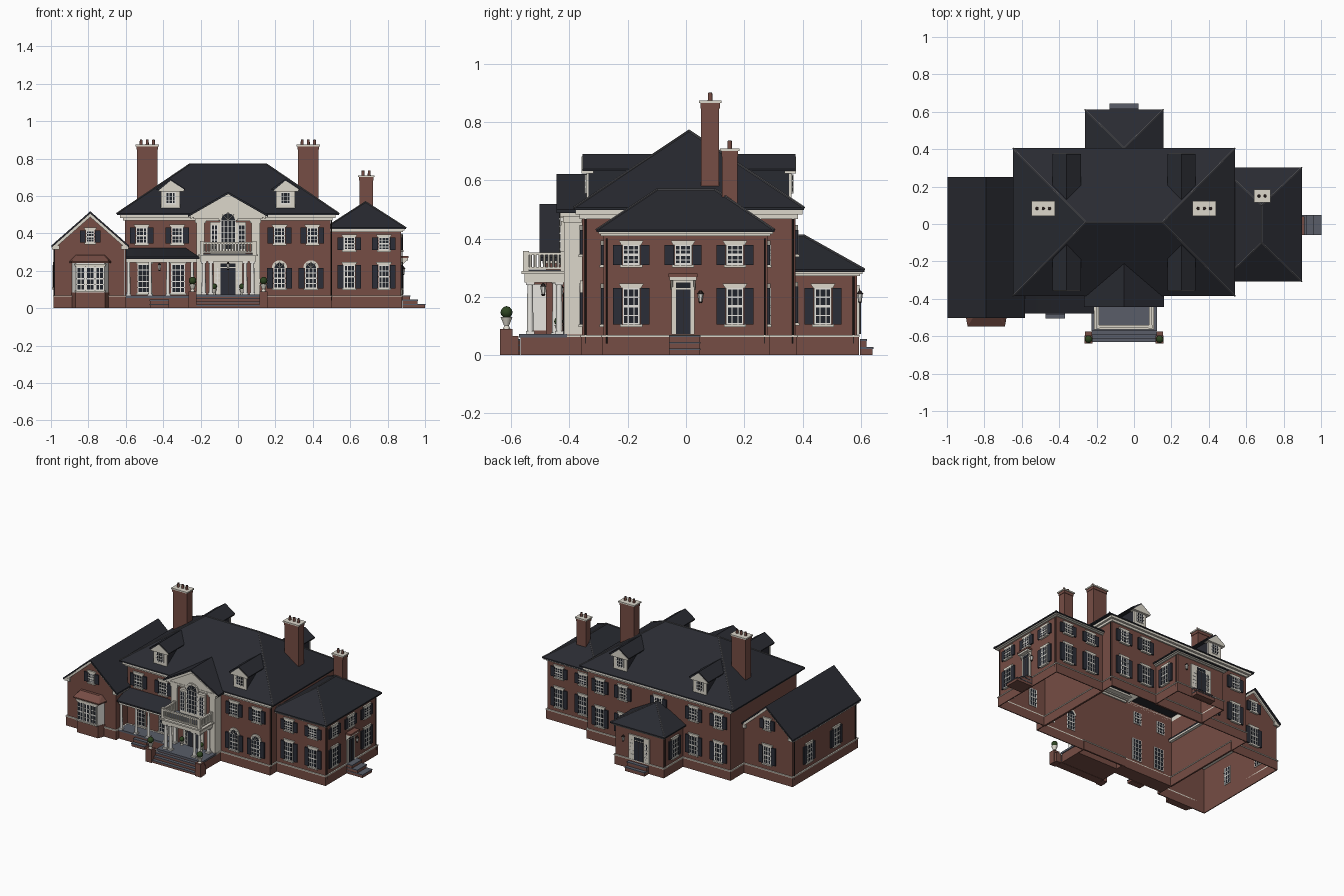
import bpy, bmesh, math
from mathutils import Matrix, Vector
if "Cube" in bpy.data.objects:
    bpy.data.objects.remove(bpy.data.objects["Cube"])
COLOURS = {"brick": (.18, .074, .058), "cream": (.72, .685, .6), "slate": (.022, .0235, .031),
           "shutter": (.024, .027, .038), "glass": (.014, .017, .024), "decking": (.1, .11, .14),
           "white_paint": (.8, .785, .74), "leaf": (.028, .06, .016), "dark_metal": (.025, .018, .017),
           "ridge_cap": (.1, .1, .11)}
NAMES, MATS = list(COLOURS), []
for name, rgb in COLOURS.items():
    mat = bpy.data.materials.new(name)
    mat.use_nodes = True
    mat.diffuse_color = (*rgb, 1)
    mat.node_tree.nodes["Principled BSDF"].inputs["Base Color"].default_value = (*rgb, 1)
    MATS.append(mat)
TURN = {"front": 0, "left": 90, "back": 180, "right": -90}
SIDES = (-1, 1)

class Part:
    """One object gathered from boxes, hulls and round pieces."""
    def __init__(self, name, at=(0, 0, 0), turn=0):
        self.name, self.bm = name, bmesh.new()
        self.m = Matrix.Translation(at) @ Matrix.Rotation(math.radians(turn), 4, "Z")
    def paint(self, verts, mat):
        faces = {f for v in verts for f in v.link_faces}
        for f in faces:
            f.material_index = NAMES.index(mat)
        return faces
    def box(self, mat, x0, x1, y0, y1, z0, z1, tube=False):
        mid = Matrix.Translation(((x0 + x1) / 2, (y0 + y1) / 2, (z0 + z1) / 2))
        size = Matrix.Diagonal((abs(x1 - x0), abs(y1 - y0), abs(z1 - z0), 1))
        faces = self.paint(bmesh.ops.create_cube(self.bm, size=1, matrix=self.m @ mid @ size)["verts"], mat)
        if tube:
            flat = [f for f in faces if len({round(v.co.z, 4) for v in f.verts}) == 1]
            bmesh.ops.delete(self.bm, geom=flat, context="FACES_ONLY")
    def ring(self, mat, x0, x1, y0, y1, o, z0, z1):
        for a, b in ((x0 - o, x0), (x1, x1 + o)):
            self.box(mat, a, b, y0 - o, y1 + o, z0, z1)
        for a, b in ((y0 - o, y0), (y1, y1 + o)):
            self.box(mat, x0, x1, a, b, z0, z1)
    def plate(self, mat, x0, x1, z0, z1, d, back=-.0003):
        self.box(mat, x0, x1, -d, back, z0, z1)
    def hull(self, mat, pts):
        verts = [self.bm.verts.new(self.m @ Vector(p)) for p in pts]
        bmesh.ops.convex_hull(self.bm, input=verts)
        self.paint(verts, mat)
        edges = list({e for v in verts for e in v.link_edges})
        bmesh.ops.dissolve_limit(self.bm, angle_limit=.01, verts=verts, edges=edges)
    def slab(self, mat, outline, y0, y1):
        self.hull(mat, [(x, y, z) for x, z in outline for y in (y0, y1)])
    def rod(self, mat, p, q, r, r2=None, n=12):
        p, q = Vector(p), Vector(q)
        m = Matrix.Translation((p + q) / 2) @ (q - p).to_track_quat("Z", "Y").to_matrix().to_4x4()
        self.paint(bmesh.ops.create_cone(self.bm, cap_ends=True, segments=n, radius1=r, matrix=self.m @ m,
                   radius2=r if r2 is None else r2, depth=(q - p).length)["verts"], mat)
    def ball(self, mat, p, r):
        m = self.m @ Matrix.Translation(p)
        self.paint(bmesh.ops.create_icosphere(self.bm, subdivisions=2, radius=r, matrix=m)["verts"], mat)
    def done(self, smooth=False):
        bmesh.ops.recalc_face_normals(self.bm, faces=self.bm.faces)
        mesh = bpy.data.meshes.new(self.name)
        self.bm.to_mesh(mesh)
        self.bm.free()
        for mat in MATS:
            mesh.materials.append(mat)
        ob = bpy.data.objects.new(self.name, mesh)
        bpy.context.collection.objects.link(ob)
        if smooth:
            bpy.ops.object.select_all(action="DESELECT")
            ob.select_set(True)
            bpy.context.view_layer.objects.active = ob
            bpy.ops.object.shade_smooth_by_angle(angle=math.radians(40))

def block(name, x0, x1, y0, y1, top, frieze, over):
    p = Part(name)  # hollow brick walls, water table, cornice
    p.box("brick", x0, x1, y0, y1, 0, top, True)
    for mat, o, a, b in (("brick", .006, 0, .062), ("cream", .009, .062, .069),
                         ("cream", .01, top - frieze, top - frieze / 2), ("cream", over, top - frieze / 2, top)):
        if b > a:
            p.ring(mat, x0, x1, y0, y1, o, a, b)
    p.done()
def hip_roof(name, x0, x1, y0, y1, z, a, b):
    p = Part(name)
    corners = [(x, y) for x in (x0, x1) for y in (y0, y1)]
    p.hull("slate", [(x, y, h) for x, y in corners for h in (z, z + .008)] + [a, b])
    for x, y in corners:
        p.rod("ridge_cap", (x, y, z + .008), min((a, b), key=lambda e: math.hypot(e[0] - x, e[1] - y)), .0045, n=6)
    p.rod("ridge_cap", a, b, .0045, n=6)
    p.done()
def gable_roof(name, c, half, y0, y1, eave, ridge):
    p = Part(name)
    for mat, inset, drop, thick in (("slate", 0, 0, .012), ("cream", .012, .011, .02)):
        low = eave + (ridge - eave) * inset / half - drop
        for s in SIDES:
            x = c + s * (half - inset)
            p.slab(mat, [(c, ridge - drop), (c, ridge - drop - thick), (x, low), (x, low - thick)], y0 + inset, y1 - inset)
    p.done()
def on_wall(name, side, plane, u):
    return Part(side + "_" + name, (u, plane, 0) if side in ("front", "back") else (plane, u, 0), TURN[side])
def arc(x, r, z):
    return [(x + r * math.cos(math.pi * i / 12), z + r * math.sin(math.pi * i / 12)) for i in range(13)]
def sash(p, x, w, z0, z1, nx, ny, round_top=False):
    h = w / 2  # frame, dark panes and glazing bars
    p.plate("white_paint", x - h, x + h, z0, z1, .008, .004)
    p.plate("glass", x - h + .006, x + h - .006, z0 + .006, z1 - .004, .009, .005)
    if round_top:
        p.slab("cream", arc(x, h + .008, z1), -.008, .004)
        p.slab("glass", arc(x, h - .006, z1), -.009, .005)
        for t in (math.pi / 4, math.pi / 2, math.pi * 3 / 4):
            p.rod("white_paint", (x, -.009, z1), (x + h * math.cos(t), -.009, z1 + h * math.sin(t)), .002, n=4)
    for i in range(1, nx):
        bx = x - h + w * i / nx
        p.plate("white_paint", bx - .002, bx + .002, z0, z1, .011, .007)
    for i in range(1, ny):
        bz, t = z0 + (z1 - z0) * i / ny, .004 if i * 2 == ny else .002
        p.plate("white_paint", x - h, x + h, bz - t, bz + t, .011, .007)
def window(side, plane, u, z0, z1, w=.06, shutters=True, round_top=False, nx=3, ny=4):
    p, h = on_wall("window", side, plane, u), w / 2
    sash(p, 0, w, z0, z1, nx, ny, round_top)
    p.plate("cream", -h - .008, h + .008, z0 - .009, z0, .014)
    if not round_top:
        p.slab("cream", [(-h - .004, z1), (h + .004, z1), (h + .013, z1 + .016), (-h - .013, z1 + .016)], -.01, -.0003)
    for s in SIDES:
        if shutters:
            p.plate("shutter", s * (h + .002), s * (h + .033), z0, z1, .009)
    p.done()

C = -.053
# Walls and roofs
block("main_walls", -.605, .495, -.355, .375, .498, .03, .025)
hip_roof("main_roof", -.648, .54, -.385, .405, .498, (C - .205, .01, .77), (C + .205, .01, .77))
block("left_wing_walls", .494, .872, -.283, .28, .422, .014, .018)
hip_roof("left_wing_roof", .468, .897, -.307, .303, .422, (.682, -.1, .568), (.682, .1, .568))
block("rear_wing_walls", C - .185, C + .185, .374, .587, .286, .014, .018)
hip_roof("rear_wing_roof", C - .21, C + .21, .36, .612, .286, (C, .36, .41), (C, .405, .41))
block("right_wing_walls", -.98, -.606, -.48, .228, .33, 0, 0)
gable_roof("right_wing_roof", -.79, .208, -.503, .25, .335, .518)
p = Part("right_wing_gables")
p.slab("brick", [(-.98, .325), (-.6, .325), (-.79, .5)], -.48, .228)
for x in (-.975, -.605):
    p.box("cream", x - .02, x + .02, -.492, .24, .315, .335)
p.done()
# Central bay with pilasters, pediment and arched window
block("entrance_bay_walls", C - .165, C + .165, -.408, -.356, .49, .025, .02)
gable_roof("entrance_gable_roof", C, .213, -.445, -.19, .5, .622)
p = Part("entrance_pediment")
p.slab("cream", [(C - .185, .485), (C + .185, .485), (C, .6)], -.425, -.3)
for s in SIDES:
    p.box("cream", C + s * .125, C + s * .17, -.418, -.357, .07, .48)
    p.box("cream", C + s * .118, C + s * .176, -.422, -.357, .455, .475)
p.done()
p = on_wall("arched_feature_window", "front", -.425, C)
p.box("cream", -.097, .097, -.004, .016, .29, .46)
sash(p, 0, .085, .31, .47, 4, 5, True)
for s in SIDES:
    sash(p, s * .073, .04, .31, .445, 2, 5)
p.done()
# Chimneys with pots
for x, y, hx, hy, z0, z1, pots in ((-.485, .083, .054, .031, .5, .865, 3), (.376, .083, .054, .031, .5, .865, 3),
                                   (.685, .15, .036, .026, .44, .7, 2)):
    p = Part("chimney")
    for mat, o, a, b in (("brick", 0, z0, z1), ("brick", .003, z1 - .018, z1), ("cream", .008, z1, z1 + .009)):
        p.box(mat, x - hx - o, x + hx + o, y - hy - o, y + hy + o, a, b)
    for i in range(pots):
        px = x + (i - (pots - 1) / 2) * .033
        p.rod("brick", (px, y, z1 + .008), (px, y, z1 + .035), .0085, .007)
        p.rod("dark_metal", (px, y, z1 + .03), (px, y, z1 + .036), .006)
    p.done(True)
# Dormers on both long slopes
for side, y in (("front", -.338), ("back", .358)):
    for x in (-.36, .254):
        p = on_wall("dormer", side, y, x)
        p.box("slate", -.048, .048, .004, .25, .53, .635)
        p.plate("cream", -.051, .051, .535, .635, .004, .004)
        p.slab("slate", [(-.076, .632), (.076, .632), (.076, .638), (-.076, .638), (0, .69)], -.017, .29)
        p.slab("cream", [(-.07, .624), (.07, .624), (.07, .636), (0, .682)], -.02, .02)
        sash(p, 0, .055, .555, .62, 3, 3)
        p.done()
# Windows by wall
for x in (-.515, -.325, .222, .398):
    for side, y, lo, hi in (("front", -.355, .345, .43), ("back", .375, .345, .43), ("back", .375, .11, .235)):
        window(side, y, x, lo, hi)
for x in (.222, .39):
    window("front", -.355, x, .105, .215, .066, True, True)
for x in (-.5, -.32):
    window("front", -.355, x, .08, .235, .075, False, ny=5)
for lo, hi in ((.31, .378), (.105, .23)):
    for x in (.595, .78):
        window("front", -.283, x, lo, hi)
        window("back", .28, x, lo, hi)
    for y in (-.188, .168):
        window("left", .872, y, lo, hi)
for side, y in (("front", -.48), ("back", .228)):
    window(side, y, -.79, .35, .415, .045)
for side, plane, u, lo, hi in (("back", .375, C, .345, .43), ("left", .872, -.01, .31, .378), ("back", .228, -.79, .11, .23),
                               ("right", -.98, -.25, .11, .23), ("right", -.98, .05, .11, .23),
                               ("left", C + .185, .47, .105, .23), ("right", C - .185, .47, .105, .23)):
    window(side, plane, u, lo, hi)
# Bay window under a brick hood
p = Part("bay_window")
for mat, rim in (("brick", ((.1, -.481, 0), (.08, -.53, 0), (.1, -.481, .085), (.08, -.53, .085))),
                 ("white_paint", ((.097, -.481, .085), (.077, -.53, .085), (.097, -.481, .242), (.077, -.53, .242))),
                 ("brick", ((.112, -.481, .242), (.1, -.547, .242), (.112, -.481, .25), (.1, -.547, .25),
                            (.08, -.481, .283), (.07, -.5, .283)))):
    p.hull(mat, [(-.79 + s * w, y, z) for s in SIDES for w, y, z in rim])
p.done()
for i in (-1, 0, 1):
    window("front", -.53, -.79 + i * .05, .095, .22, .046, False, nx=2, ny=4)
# Doors and the side door hood
for side, plane, u, h, top, light in (("front", -.408, C, .04, .215, .024), ("left", .872, -.01, .025, .225, 0),
                                      ("back", .587, C, .035, .205, .03)):
    p = on_wall("door", side, plane, u)
    p.plate("cream", -h - light - .014, h + light + .014, .07, top + .035, .009, .004)
    p.plate("shutter", -h, h, .072, top, .013, .006)
    p.plate("dark_metal", -.001, .001, .072, top, .014)
    p.plate("glass", -h, h, top + .006, top + .024, .011)
    for s in SIDES if light else ():
        sash(p, s * (h + light / 2 + .004), light, .08, top, 2, 5)
    p.done()
p = on_wall("door_hood", "left", .872, -.01)
p.box("brick", -.05, .05, -.04, 0, .268, .28)
p.box("cream", -.046, .046, -.036, 0, .256, .268)
for s in SIDES:
    p.hull("cream", [(x, y, z) for x in (s * .035, s * .043) for y, z in ((0, .256), (-.03, .256), (0, .225))])
p.done()
# Portico: floor, columns, balcony
p = Part("portico")
for mat, h, y0, y1, z0, z1 in (("brick", .17, -.568, -.409, 0, .06), ("decking", .175, -.573, -.409, .06, .073),
                               ("cream", .15, -.555, -.409, .25, .278), ("cream", .16, -.565, -.409, .278, .288),
                               ("decking", .135, -.54, -.41, .285, .292)):
    p.box(mat, C - h, C + h, y0, y1, z0, z1)
for x, y in [(C + s * off, y) for s in SIDES for off, y in ((.13, -.535), (.092, -.535), (.13, -.435))]:
    p.rod("white_paint", (x, y, .08), (x, y, .245), .0115, .0095, 16)
    for z in (.073, .24):
        p.box("white_paint", x - .015, x + .015, y - .015, y + .015, z, z + .01)
p.done(True)
p = Part("balcony_balustrade")
for z0, z1 in ((.294, .303), (.343, .353)):
    p.box("cream", C - .148, C + .148, -.556, -.542, z0, z1)
    for s in SIDES:
        p.box("cream", C + s * .134, C + s * .148, -.556, -.41, z0, z1)
posts = [(C - .141 + i * .0157, -.549) for i in range(1, 18)]
posts += [(C + s * .141, -.549 + i * .0157) for s in SIDES for i in range(1, 9)]
for x, y in posts:
    p.rod("cream", (x, y, .3), (x, y, .345), .005, n=6)
for x, y in [(C + s * .141, y) for s in SIDES for y in (-.549, -.42)]:
    p.box("cream", x - .01, x + .01, y - .01, y + .01, .285, .358)
p.done()
# Side porch with a lean-to roof
p = Part("side_porch")
p.box("brick", -.6, -.2, -.455, -.356, 0, .055)
p.box("decking", -.6, -.2, -.462, -.356, .055, .068)
p.box("cream", -.6, -.218, -.462, -.44, .245, .266)
p.hull("slate", [(x, y, z) for x in (-.6, -.205) for y in (-.478, -.356) for z in (.264, .274)] +
       [(-.6, -.356, .322), (-.28, -.356, .322)])
for x in (-.585, -.47, -.375, -.245):
    p.rod("white_paint", (x, -.45, .068), (x, -.45, .247), .01, .008, 16)
    p.box("white_paint", x - .013, x + .013, -.463, -.437, .068, .077)
p.done(True)
# Flights of steps
for side, plane, u, half, run, n, top in (("front", -.57, C, .17, .02, 3, .055), ("front", -.46, -.42, .05, .022, 2, .045),
                                          ("left", .88, -.005, .052, .04, 3, .068), ("back", .597, C, .075, .022, 2, .055)):
    p = on_wall("steps", side, plane, u)
    for i in range(n):
        z = top * (n - i) / n
        p.box("brick", -half, half, -run * (i + 1), 0, 0, z - .006)
        p.box("decking", -half - .002, half + .002, -run * (i + 1) - .002, 0, z - .006, z)
    p.done()
# Piers, urns and clipped shrubs
for s in SIDES:
    x, p = C + s * .19, Part("pier_and_urn")
    p.box("brick", x - .022, x + .022, -.638, -.595, 0, .09)
    p.box("brick", x - .018, x + .018, -.6, -.575, 0, .065)
    for ux, uy, z, k in ((x, -.616, .09, 1), (C + s * .075, -.437, .073, .75)):
        p.rod("cream", (ux, uy, z), (ux, uy, z + .012 * k), .013 * k, .007 * k)
        p.rod("cream", (ux, uy, z + .012 * k), (ux, uy, z + .04 * k), .009 * k, .02 * k)
        p.ball("leaf", (ux, uy, z + .057 * k), .021 * k)
    p.done(True)
# Lanterns and downpipes
p = Part("lanterns_and_downpipes")
for x, y, z in ((C, -.49, .225), (.885, .05, .2), (C + .12, .597, .2), (-.42, -.43, .22)):
    p.rod("white_paint", (x, y, z - .016), (x, y, z + .01), .006, .01, 6)
    p.rod("dark_metal", (x, y, z + .01), (x, y, z + .022), .012, .003, 6)
    p.rod("dark_metal", (x, y, z - .022), (x, y, z - .016), .004, .007, 6)
for x, y, top in ((.5, -.345, .47), (.5, .367, .47), (.876, -.272, .4), (.876, .27, .4),
                  (-.984, -.46, .32), (-.984, .21, .32), (C + .189, .575, .27), (C - .189, .575, .27)):
    p.rod("dark_metal", (x, y, .04), (x, y, top), .003, n=6)
p.done()
